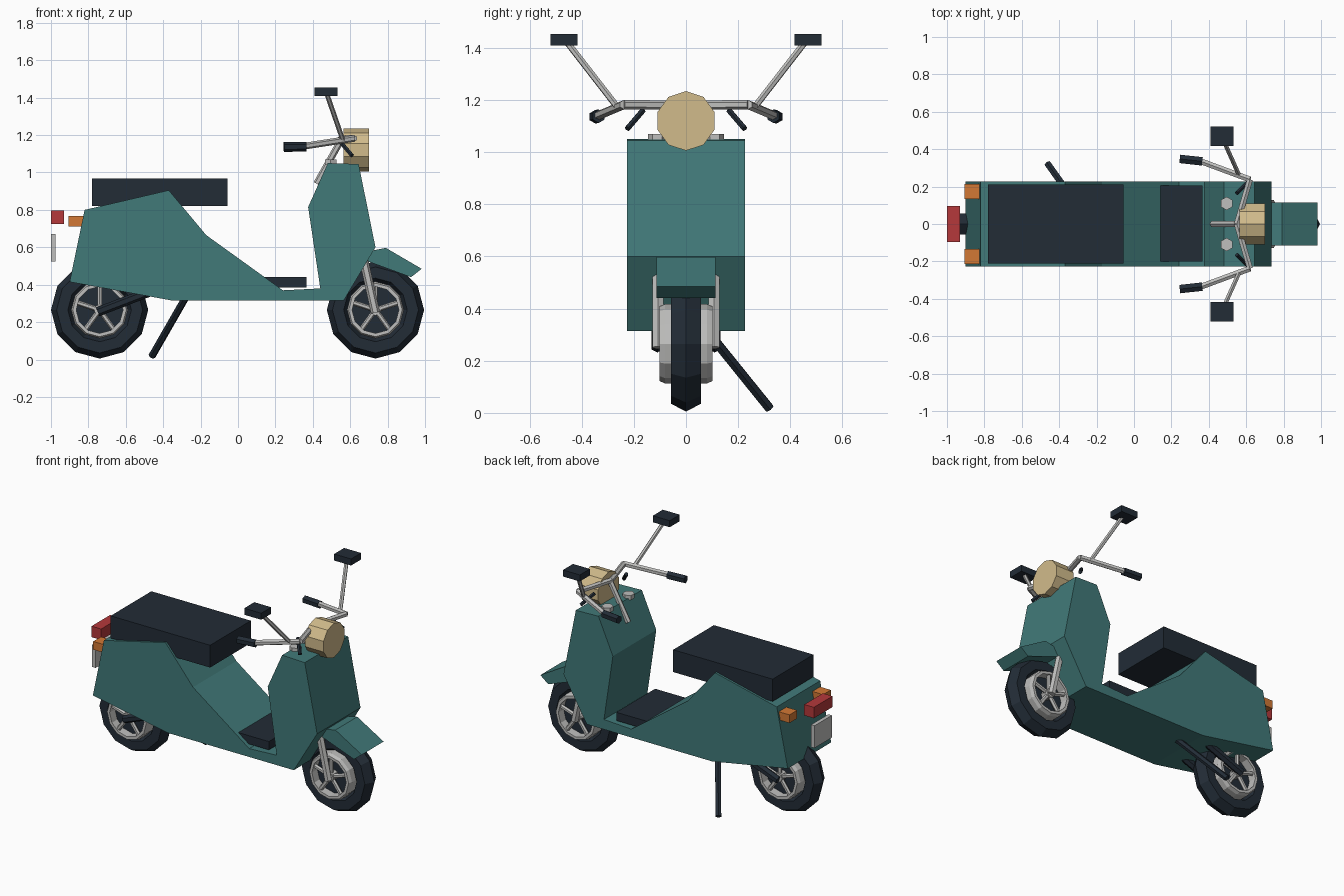
import bpy, bmesh
from math import pi, cos, sin
from mathutils import Vector, Matrix

cube = bpy.data.objects.get("Cube")
if cube:
    bpy.data.objects.remove(cube, do_unlink=True)


def material(name, rgb):
    m = bpy.data.materials.new(name)
    m.use_nodes = True
    m.diffuse_color = (*rgb, 1)
    m.node_tree.nodes["Principled BSDF"].inputs["Base Color"].default_value = (*rgb, 1)
    return m


TEAL = material("teal_paint", (0.053, 0.192, 0.19))
DARK = material("dark_rubber", (0.016, 0.025, 0.037))
SILVER = material("silver_metal", (0.52, 0.52, 0.51))
TAN = material("tan_lamp", (0.64, 0.5, 0.26))
RED = material("red_lens", (0.46, 0.04, 0.043))
ORANGE = material("orange_lens", (0.65, 0.19, 0.035))


def finish(name, bm, mat):
    bmesh.ops.recalc_face_normals(bm, faces=bm.faces)
    mesh = bpy.data.meshes.new(name)
    bm.to_mesh(mesh)
    bm.free()
    mesh.materials.append(mat)
    ob = bpy.data.objects.new(name, mesh)
    bpy.context.collection.objects.link(ob)
    return ob


def box(name, xs, ys, zs, mat):
    lo, hi = Vector((xs[0], ys[0], zs[0])), Vector((xs[1], ys[1], zs[1]))
    bm = bmesh.new()
    bmesh.ops.create_cube(bm, size=1, matrix=Matrix.Translation((lo + hi) / 2)
                          @ Matrix.Diagonal((*(hi - lo), 1)))
    return finish(name, bm, mat)


def prism(name, profile, half_width, mat):
    """Side profile (x, z) extruded across the full width."""
    bm = bmesh.new()
    face = bm.faces.new([bm.verts.new((x, -half_width, z)) for x, z in profile])
    moved = bmesh.ops.extrude_face_region(bm, geom=[face])["geom"]
    bmesh.ops.translate(bm, vec=(0, 2 * half_width, 0),
                        verts=[v for v in moved if isinstance(v, bmesh.types.BMVert)])
    bm.faces.ensure_lookup_table()
    if face.is_valid and len([e for e in face.edges if len(e.link_faces) == 1]):
        pass
    elif not any(all(abs(v.co.y + half_width) < 1e-6 for v in f.verts) for f in bm.faces):
        bmesh.ops.holes_fill(bm, edges=bm.edges, sides=0)
    return finish(name, bm, mat)


def rods(name, paths, r, mat, sides=6):
    """Straight rods along each path of points, as one object."""
    bm = bmesh.new()
    for path in paths:
        for a, b in zip(path, path[1:]):
            a, b = Vector(a), Vector(b)
            turn = (b - a).to_track_quat('Z', 'Y').to_matrix().to_4x4()
            bmesh.ops.create_cone(bm, cap_ends=True, segments=sides, radius1=r, radius2=r,
                                  depth=(b - a).length,
                                  matrix=Matrix.Translation((a + b) / 2) @ turn)
    return finish(name, bm, mat)


def lathe(name, profile, center, mat, steps=12):
    """Closed (radius, y) section spun about a sideways axle."""
    bm = bmesh.new()
    rings = []
    for i in range(steps):
        a = 2 * pi * i / steps
        rings.append([bm.verts.new((center[0] + r * cos(a), y, center[1] + r * sin(a)))
                      for r, y in profile])
    n = len(profile)
    for i in range(steps):
        p, q = rings[i], rings[(i + 1) % steps]
        for j in range(n):
            k = (j + 1) % n
            bm.faces.new((p[j], p[k], q[k], q[j]))
    return finish(name, bm, mat)


def both(path):
    """A path and its mirror across the centre line."""
    return [path, [(x, -y, z) for x, y, z in path]]


# Body shell with floor and front shield
prism("body", [(-0.9, 0.415), (-0.82, 0.8), (-0.37, 0.905), (-0.17, 0.665),
               (0.24, 0.37), (0.44, 0.38), (0.375, 0.815), (0.48, 1.05),
               (0.645, 1.045), (0.735, 0.6), (0.565, 0.315), (-0.35, 0.315)], 0.226, TEAL)
prism("front_fender", [(0.66, 0.57), (0.79, 0.597), (0.982, 0.485),
                       (0.925, 0.44), (0.68, 0.53)], 0.114, TEAL)
box("seat", (-0.78, -0.055), (-0.212, 0.212), (0.82, 0.967), DARK)
box("floor_mat", (0.14, 0.365), (-0.2, 0.205), (0.385, 0.44), DARK)

# Wheels
AXLE_Z = 0.265
for side, x in (("front", 0.735), ("rear", -0.74)):
    section = [(0.2 + 0.06 * cos(a), 0.066 * sin(a))
               for a in (i * pi / 3 for i in range(6))]
    lathe(side + "_tire", section, (x, AXLE_Z), DARK)
    rods(side + "_wheel_core", [[(x, -0.045, AXLE_Z), (x, 0.045, AXLE_Z)]], 0.145, DARK, 12)
    lathe(side + "_rim", [(0.143, -0.102), (0.152, -0.08), (0.152, 0.08), (0.143, 0.102),
                          (0.125, 0.102), (0.125, -0.102)], (x, AXLE_Z), SILVER)
    rods(side + "_hub", [[(x, -0.1, AXLE_Z), (x, 0.1, AXLE_Z)]], 0.03, SILVER, 8)
    spokes = []
    for i in range(5):
        a = pi / 2 + i * 2 * pi / 5
        spokes += both([(x, 0.08, AXLE_Z),
                        (x + 0.135 * cos(a), 0.08, AXLE_Z + 0.135 * sin(a))])
    rods(side + "_spokes", spokes, 0.014, SILVER)

# Fork, swing arm and side stand
rods("front_fork", both([(0.735, 0.108, 0.25), (0.66, 0.108, 0.59)]), 0.024, SILVER)
rods("swing_arm", both([(-0.75, 0.11, 0.255), (-0.45, 0.11, 0.37)]), 0.025, DARK)
rods("side_stand", [[(-0.46, 0.32, 0.018), (-0.275, 0.06, 0.34)]], 0.02, DARK)

# Steering
rods("stem", [[(0.42, 0, 0.94), (0.555, 0, 1.18)]], 0.018, SILVER)
rods("handlebar", both([(0.55, 0, 1.18), (0.62, 0.238, 1.182), (0.35, 0.338, 1.14)]),
     0.018, SILVER)
rods("grips", both([(0.365, 0.335, 1.138), (0.245, 0.348, 1.136)]), 0.026, DARK)
rods("brake_levers", both([(0.55, 0.165, 1.16), (0.61, 0.225, 1.09)]), 0.012, DARK)
rods("mirror_stalks", both([(0.56, 0.265, 1.175), (0.475, 0.455, 1.42)]), 0.013, SILVER)
for side, y in (("left", 0.468), ("right", -0.468)):
    box(side + "_mirror", (0.41, 0.533), (y - 0.052, y + 0.052), (1.41, 1.453), DARK)
rods("dash_knobs", both([(0.495, 0.11, 1.04), (0.495, 0.11, 1.07)]), 0.036, SILVER)

# Headlight: ten-sided drum with points to the sides
lamp = bmesh.new()
bmesh.ops.create_cone(lamp, cap_ends=True, segments=10, radius1=0.114, radius2=0.114,
                      depth=0.135, matrix=Matrix.Translation((0.632, 0, 1.12))
                      @ Matrix.Rotation(pi / 2, 4, 'Y') @ Matrix.Rotation(pi / 2, 4, 'Z'))
finish("headlight", lamp, TAN)

# Rear lights and plate
box("tail_light", (-1.0, -0.93), (-0.097, 0.097), (0.724, 0.796), RED)
box("rear_plate", (-1.0, -0.975), (-0.09, 0.09), (0.525, 0.672), SILVER)
for side, y in (("left", 0.175), ("right", -0.175)):
    box(side + "_indicator", (-0.905, -0.825), (y - 0.04, y + 0.04), (0.712, 0.766), ORANGE)
